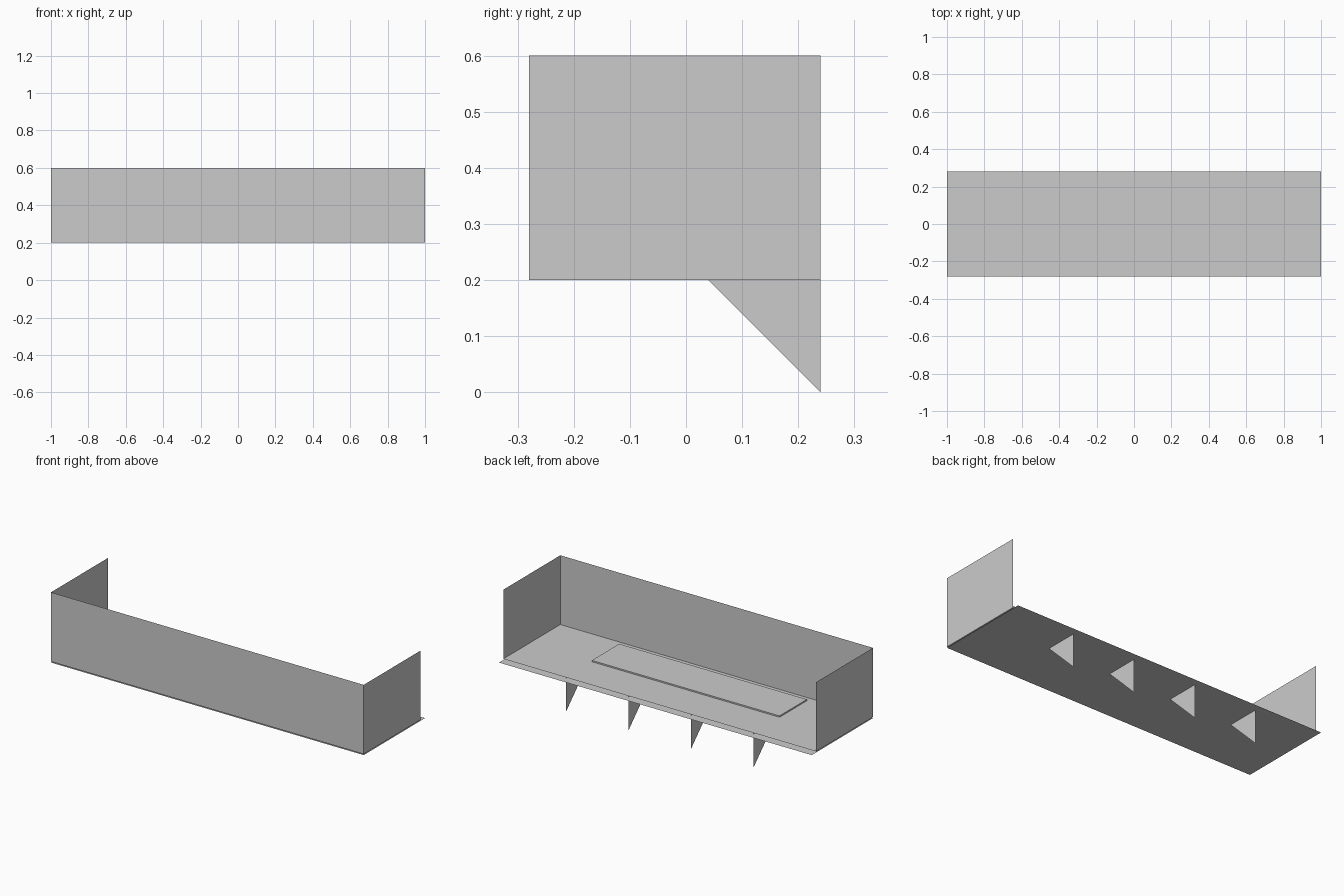
import bpy

cube = bpy.data.objects.get("Cube")
if cube:
    bpy.data.objects.remove(cube, do_unlink=True)

grey = bpy.data.materials.new("light_grey")
grey.use_nodes = True
colour = (0.6, 0.6, 0.6, 1)
grey.diffuse_color = colour
grey.node_tree.nodes["Principled BSDF"].inputs["Base Color"].default_value = colour


def sheet(name, points):
    """A single flat face through the given points."""
    mesh = bpy.data.meshes.new(name)
    mesh.from_pydata(points, [], [range(len(points))])
    mesh.materials.append(grey)
    obj = bpy.data.objects.new(name, mesh)
    bpy.context.collection.objects.link(obj)
    return obj


def level(name, half_x, y0, y1, z):
    """A horizontal rectangle facing up."""
    return sheet(name, [(-half_x, y0, z), (half_x, y0, z),
                        (half_x, y1, z), (-half_x, y1, z)])


FRONT, BACK, FLOOR, TOP = -0.28, 0.24, 0.2, 0.6

# Underside sheet, reaching slightly past the walls at the back, and floor
level("base_sheet", 1, FRONT, 0.28, FLOOR - 0.006)
level("floor", 1, FRONT, BACK, FLOOR)

# Raised thin plate on the floor
bpy.ops.mesh.primitive_cube_add(size=1, location=(0, -0.122, FLOOR + 0.004))
plate = bpy.context.object
plate.name = "floor_plate"
plate.scale = (1.2, 0.25, 0.008)
plate.data.materials.append(grey)

# Front wall and the two end walls
sheet("front_wall", [(-1, FRONT, FLOOR), (1, FRONT, FLOOR),
                     (1, FRONT, TOP), (-1, FRONT, TOP)])
for name, x in (("left_wall", 1), ("right_wall", -1)):
    points = [(x, FRONT, FLOOR), (x, BACK, FLOOR), (x, BACK, TOP), (x, FRONT, TOP)]
    sheet(name, points if x > 0 else points[::-1])

# Triangular brackets below the floor
for i in range(4):
    x = -0.6 + 0.4 * i
    sheet(f"bracket_{i + 1}", [(x, BACK, 0), (x, BACK, FLOOR), (x, 0.04, FLOOR)])
